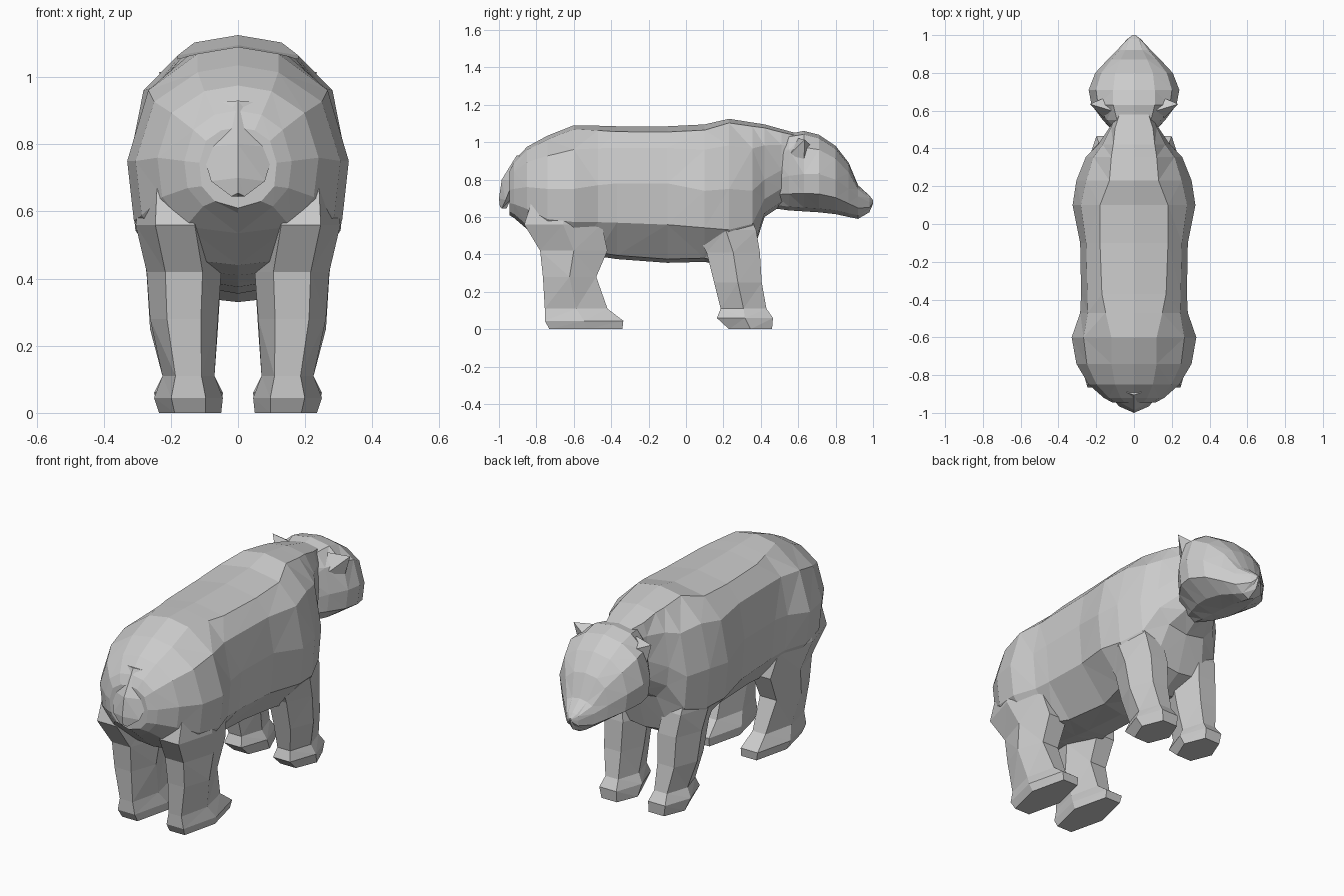
import bpy
import bmesh

if "Cube" in bpy.data.objects:
    bpy.data.objects.remove(bpy.data.objects["Cube"])

grey = bpy.data.materials.new("grey fur")
grey.diffuse_color = (0.6, 0.6, 0.6, 1)
grey.use_nodes = True
grey.node_tree.nodes["Principled BSDF"].inputs["Base Color"].default_value = grey.diffuse_color


def make(name, rings, mirror=False):
    """Skin a stack of equal-sized closed rings, cap both ends, shade flat."""
    bm = bmesh.new()
    loops = [[bm.verts.new(p) for p in ring] for ring in rings]
    n = len(loops[0])
    for a, b in zip(loops, loops[1:]):
        for i in range(n):
            j = (i + 1) % n
            bm.faces.new((a[i], a[j], b[j], b[i]))
    bm.faces.new(loops[0])
    bm.faces.new(loops[-1])
    bmesh.ops.remove_doubles(bm, verts=bm.verts, dist=0.0005)
    bmesh.ops.triangulate(bm, faces=bm.faces, quad_method='SHORT_EDGE')
    bmesh.ops.recalc_face_normals(bm, faces=bm.faces)
    mesh = bpy.data.meshes.new(name)
    bm.to_mesh(mesh)
    bm.free()
    mesh.materials.append(grey)
    obj = bpy.data.objects.new(name, mesh)
    bpy.context.collection.objects.link(obj)
    if mirror:
        obj.modifiers.new("mirror", 'MIRROR').use_mirror_merge = False


def mix(a, b, t):
    return a + (b - a) * t


def section(y, top, flat, wide, mid, bottom, keel):
    """Symmetric 12-sided slice: flat back, widest at height mid, keel below."""
    half = [(flat, top - flat * 0.17),
            (mix(flat, wide, 0.7), mix(top, mid, 0.38)),
            (wide, mid),
            (wide * 0.94, mix(mid, bottom, 0.52)),
            (wide * keel, bottom + 0.02)]
    return ([(0, y, top)] + [(x, y, z) for x, z in half] + [(0, y, bottom)]
            + [(-x, y, z) for x, z in reversed(half)])


# Body, rump to neck: y, top, flat half-width, half-width, mid height, bottom, keel
body = [
    (-.945, .85, .05, .115, .745, .61, .6),
    (-.92, .90, .07, .16, .75, .595, .65),
    (-.85, .975, .10, .24, .76, .535, .65),
    (-.74, 1.035, .12, .305, .75, .44, .6),
    (-.60, 1.09, .12, .33, .75, .41, .6),
    (-.47, 1.088, .15, .285, .77, .39, .55),
    (-.37, 1.085, .17, .28, .78, .375, .45),
    (-.10, 1.085, .18, .285, .78, .355, .4),
    (.10, 1.095, .18, .325, .74, .36, .5),
    (.23, 1.125, .13, .305, .75, .33, .6),
    (.355, 1.105, .12, .255, .74, .40, .6),
    (.42, 1.095, .11, .19, .80, .60, .6),
    (.51, 1.07, .10, .13, .85, .66, .6),
    (.60, 1.045, .07, .10, .85, .68, .6),
]
make("body", [section(*s) for s in body])

# Head from back of skull to nose, same columns
head = [
    (.48, .98, .07, .10, .80, .645),
    (.55, 1.045, .09, .165, .82, .635),
    (.63, 1.06, .11, .225, .83, .63),
    (.71, 1.04, .11, .24, .83, .625),
    (.80, .98, .10, .205, .80, .615),
    (.87, .89, .07, .14, .75, .60),
    (.92, .77, .045, .09, .71, .59),
    (.98, .715, .025, .035, .68, .625),
    (1.0, .69, .005, .008, .68, .67),
]
make("head", [section(*s, 0.45) for s in head])


def leg(name, heights, widths, spans):
    """Six-sided leg from thigh to sole; spans are back and front y."""
    rings = []
    for z, (x0, x1), (yb, yf) in zip(heights, widths, spans):
        xm, ym, w = (x0 + x1) / 2, (yb + yf) / 2, (x1 - x0) * 0.25
        rings.append([(xm - w, yb, z), (xm + w, yb, z), (x1, ym, z),
                      (xm + w, yf, z), (xm - w, yf, z), (x0, ym, z)])
    make(name, rings, True)


shin = [(.05, .272), (.06, .262), (.07, .225), (.045, .25), (.05, .235)]
leg("front_leg", [.70, .53, .41, .25, .11, .06, 0],
    [(.12, .27), (.07, .285)] + shin,
    [(.12, .30), (.05, .375), (.11, .395), (.15, .405), (.185, .43),
     (.165, .465), (.23, .46)])
leg("hind_leg", [.70, .56, .42, .28, .11, .045, 0],
    [(.12, .28), (.07, .305)] + shin,
    [(-.82, -.48), (-.865, -.45), (-.78, -.42), (-.765, -.48), (-.755, -.42),
     (-.755, -.335), (-.73, -.34)])

# Ears: pointed, leaning outward
ear = [(.12, .60, 1.02), (.15, .67, .98), (.20, .63, .89), (.16, .56, .94)]
make("ear", [ear, [(.235, .635, 1.015)] * 4], True)


# Tail: short flat flap hanging over the rump
def tail_ring(half, side_y, back_y, z):
    return [(-half, side_y, z), (0, back_y, z + .01),
            (half, side_y, z), (0, side_y + .025, z)]


make("tail", [tail_ring(*t) for t in [
    (.10, -.87, -.905, .92), (.11, -.925, -.985, .79),
    (.08, -.965, -1.0, .69), (.02, -.985, -.995, .645)]])
